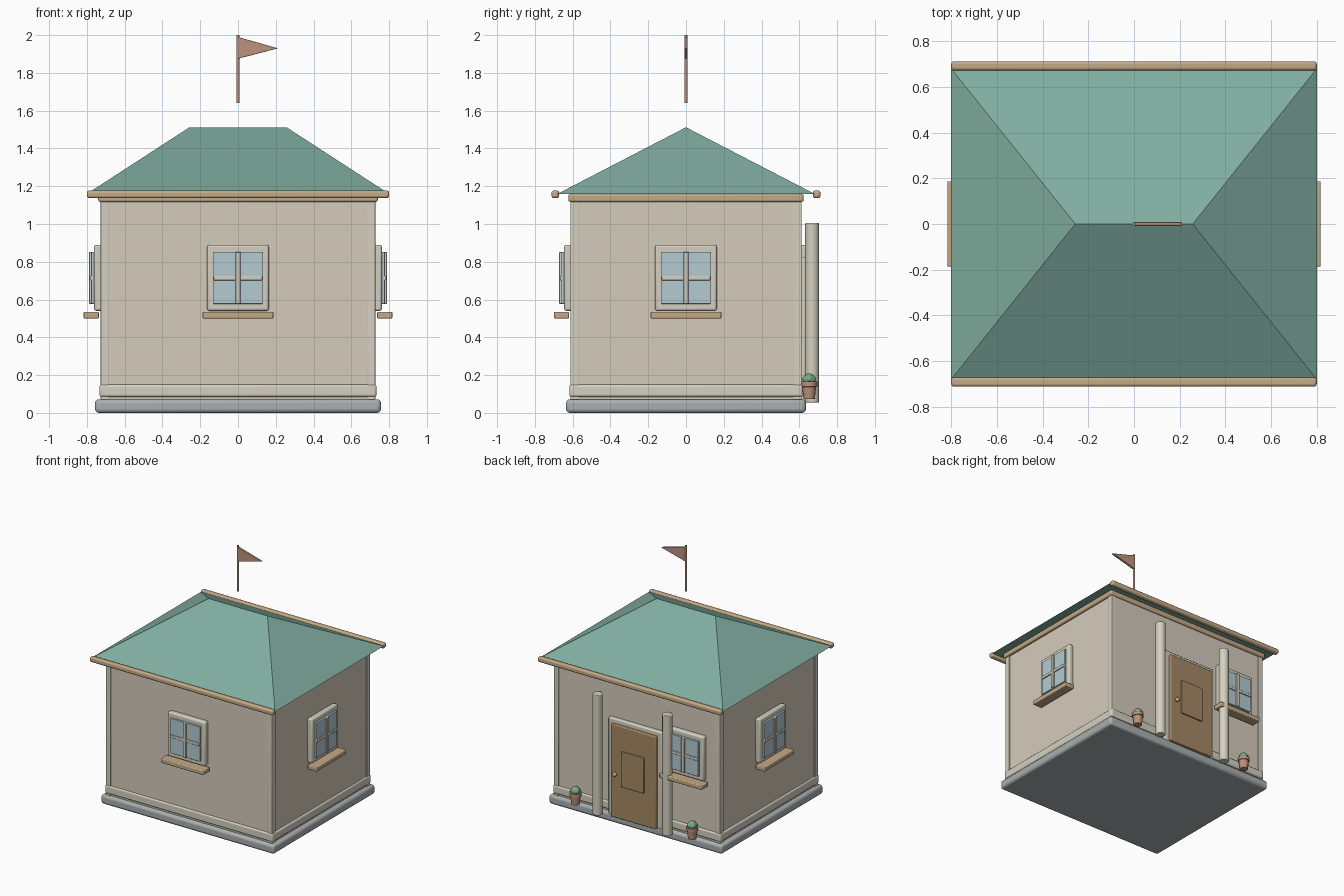
import bpy, bmesh, math
from mathutils import Matrix, Vector

if "Cube" in bpy.data.objects:
    bpy.data.objects.remove(bpy.data.objects["Cube"])


def material(name, rgb):
    m = bpy.data.materials.new(name)
    m.diffuse_color = (*rgb, 1)
    m.use_nodes = True
    m.node_tree.nodes["Principled BSDF"].inputs["Base Color"].default_value = m.diffuse_color
    return m


STONE = material("stone", (0.40, 0.43, 0.43))
WALL = material("plaster", (0.66, 0.60, 0.50))
TRIM = material("trim", (0.66, 0.63, 0.53))
WOOD = material("wood", (0.55, 0.40, 0.24))
DOOR = material("door_wood", (0.38, 0.25, 0.13))
GLASS = material("glass", (0.45, 0.60, 0.64))
ROOF = material("roof_green", (0.22, 0.42, 0.35))
CLAY = material("clay", (0.50, 0.29, 0.20))
LEAF = material("leaf", (0.18, 0.42, 0.22))


def finish(name, bm, mat, frame=Matrix(), bevel=0, smooth=True):
    bmesh.ops.recalc_face_normals(bm, faces=bm.faces[:])
    mesh = bpy.data.meshes.new(name)
    bm.to_mesh(mesh)
    bm.free()
    mesh.materials.append(mat)
    ob = bpy.data.objects.new(name, mesh)
    bpy.context.collection.objects.link(ob)
    ob.matrix_world = frame
    if bevel:
        mod = ob.modifiers.new("rounded", 'BEVEL')
        mod.width, mod.segments = bevel, 3
    if smooth:
        bpy.ops.object.select_all(action='DESELECT')
        ob.select_set(True)
        bpy.context.view_layer.objects.active = ob
        bpy.ops.object.shade_smooth_by_angle(angle=math.radians(35))
    return ob


def box(name, x, y, z, mat, bevel=0.006, frame=Matrix()):
    """Box from (min, max) ranges on each axis."""
    bm = bmesh.new()
    bmesh.ops.create_cube(bm, size=1)
    for v in bm.verts:
        v.co = Vector([(r[0] + r[1]) / 2 + c * (r[1] - r[0]) for c, r in zip(v.co, (x, y, z))])
    return finish(name, bm, mat, frame, bevel)


def lathe(name, profile, loc, mat, sides=24, bevel=0):
    """Spin (radius, height) points around z."""
    bm = bmesh.new()
    rings = [[bm.verts.new((loc[0] + r * math.cos(a), loc[1] + r * math.sin(a), z))
              for a in (2 * math.pi * i / sides for i in range(sides))] for r, z in profile]
    for low, high in zip(rings, rings[1:]):
        for i in range(sides):
            j = (i + 1) % sides
            bm.faces.new((low[i], low[j], high[j], high[i]))
    bm.faces.new(rings[0])
    bm.faces.new(rings[-1])
    return finish(name, bm, mat, bevel=bevel)


def ball(name, loc, r, mat):
    bm = bmesh.new()
    bmesh.ops.create_uvsphere(bm, u_segments=20, v_segments=12, radius=r)
    return finish(name, bm, mat, Matrix.Translation(loc))


def window(name, loc, turn):
    """Window facing local -y, origin on the wall surface."""
    f = Matrix.Translation(loc) @ Matrix.Rotation(turn, 4, 'Z')
    box(name + "_frame", (-.163, .163), (-.035, .01), (.54, .89), TRIM, .012, f)
    box(name + "_glass", (-.13, .13), (-.05, -.02), (.577, .852), GLASS, .003, f)
    box(name + "_upright_bar", (-.013, .013), (-.062, -.02), (.577, .852), TRIM, .004, f)
    box(name + "_cross_bar", (-.13, .13), (-.058, -.02), (.702, .726), TRIM, .004, f)
    box(name + "_sill", (-.187, .187), (-.09, -.01), (.50, .535), WOOD, .006, f)


# Base, walls and trim bands
box("base_slab", (-.757, .757), (-.635, .635), (0, .072), STONE, .02)
box("walls", (-.72, .72), (-.607, .607), (.06, 1.14), WALL, .003)
box("skirting", (-.733, .733), (-.618, .618), (.085, .15), TRIM, .012)
box("cornice", (-.74, .74), (-.622, .622), (1.117, 1.158), WOOD, .01)
for sx in (-1, 1):
    for sy in (-1, 1):
        box("corner_post", sorted((sx * .685, sx * .727)), sorted((sy * .568, sy * .612)),
            (.07, 1.13), TRIM, .004)

# Hipped roof with a closed underside
bm = bmesh.new()
e = [bm.verts.new((x, y, 1.16)) for x, y in ((-.8, -.68), (.8, -.68), (.8, .68), (-.8, .68))]
r0, r1 = bm.verts.new((-.257, 0, 1.512)), bm.verts.new((.257, 0, 1.512))
for face in ((e[0], e[1], r1, r0), (e[1], e[2], r1), (e[2], e[3], r0, r1), (e[3], e[0], r0), e[::-1]):
    bm.faces.new(face)
finish("roof", bm, ROOF, smooth=False)
for sy in (-1, 1):
    box("eave_board", (-.8, .8), sorted((sy * .672, sy * .712)), (1.137, 1.177), WOOD, .012)

# Windows on all four walls
window("front_window", (0, -.61, 0), 0)
window("right_window", (.727, 0, 0), math.pi / 2)
window("left_window", (-.727, 0, 0), -math.pi / 2)
window("back_window", (-.44, .61, 0), math.pi)

# Back door
box("door_frame", (-.235, .235), (.59, .636), (.06, .825), TRIM, .01)
box("door", (-.197, .197), (.61, .66), (.06, .79), DOOR, .006)
box("door_panel", (-.1, .1), (.64, .67), (.32, .6), DOOR, .005)
ball("door_knob", (.15, .678, .41), .017, WOOD)

# Porch columns and potted plants
for sx in (-1, 1):
    lathe("porch_column", [(.037, .055), (.037, 1.005)], (sx * .305, .668), TRIM, bevel=.005)
    x, y = sx * .51, .652
    lathe("plant_pot", [(.03, .073), (.037, .138), (.043, .14), (.043, .165), (.03, .165)], (x, y), CLAY)
    ball("plant", (x, y, .175), .034, LEAF)
    for k in range(5):
        a = k * math.tau / 5
        ball("plant_leaf", (x + .022 * math.cos(a), y + .022 * math.sin(a), .178), .016, LEAF)

# Flag above the roof
lathe("flag_pole", [(.008, 1.64), (.008, 2.0)], (0, 0), CLAY, 12)
bm = bmesh.new()
tri = ((0, 1.99), (0, 1.875), (.212, 1.93))
front = [bm.verts.new((x, -.009, z)) for x, z in tri]
back = [bm.verts.new((x, .009, z)) for x, z in tri]
bm.faces.new(front)
bm.faces.new(back[::-1])
for i in range(3):
    j = (i + 1) % 3
    bm.faces.new((front[i], front[j], back[j], back[i]))
finish("flag", bm, CLAY, bevel=.003)
